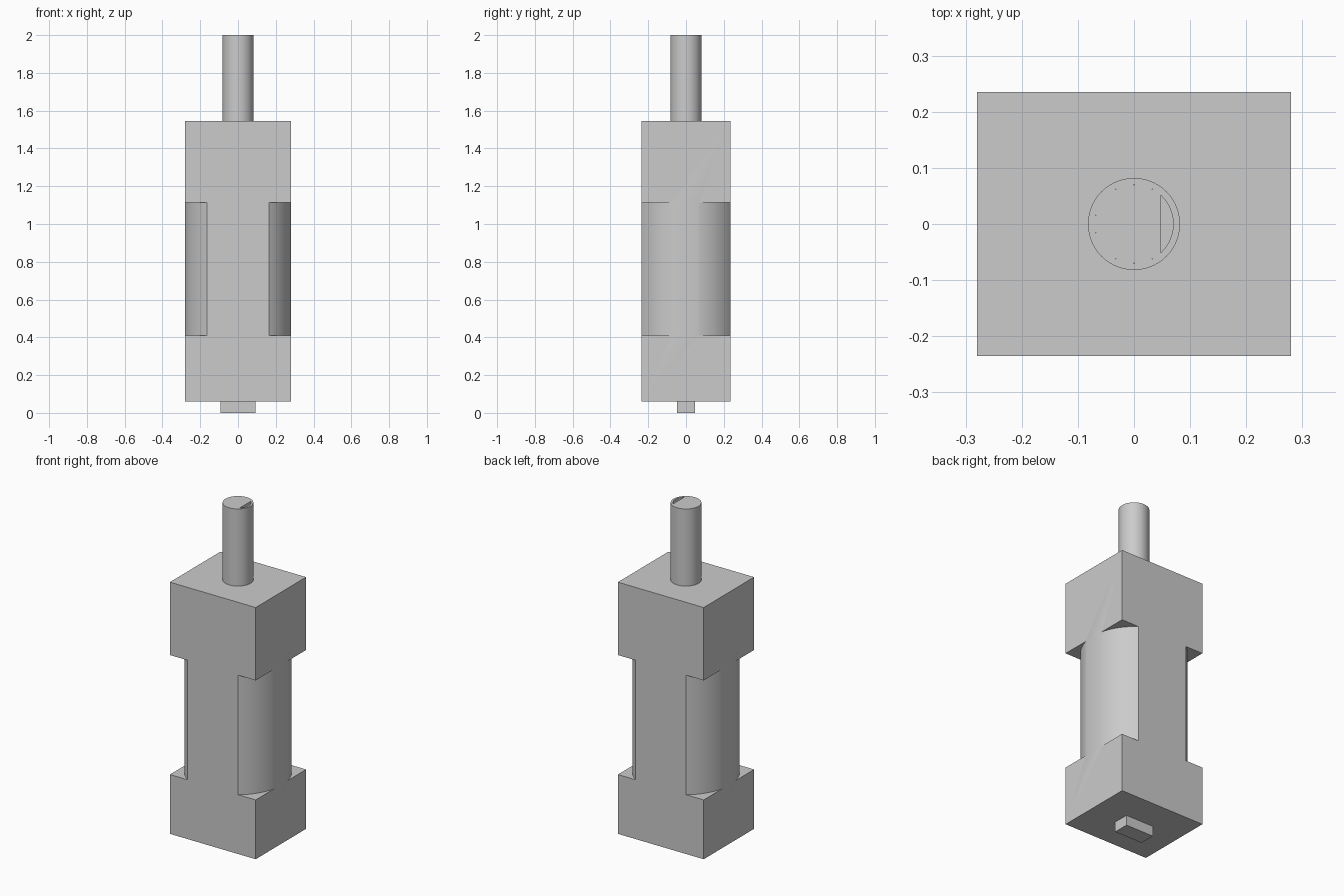
import bpy, bmesh, math

if "Cube" in bpy.data.objects:
    bpy.data.objects.remove(bpy.data.objects["Cube"])

R_CAN, R_TUBE, R_BORE, X_FLAT = 0.287, 0.082, 0.07, 0.047


def finish(name, bm):
    bmesh.ops.recalc_face_normals(bm, faces=bm.faces)
    mesh = bpy.data.meshes.new(name)
    bm.to_mesh(mesh)
    bm.free()
    ob = bpy.data.objects.new(name, mesh)
    bpy.context.collection.objects.link(ob)
    return ob


def smooth(ob):
    bpy.ops.object.select_all(action='DESELECT')
    ob.select_set(True)
    bpy.context.view_layer.objects.active = ob
    bpy.ops.object.shade_smooth_by_angle(angle=math.radians(20))


def box(name, hx, hy, z0, z1):
    return prism(name, [(-hx, -hy), (hx, -hy), (hx, hy), (-hx, hy)], z0, z1)


def prism(name, outline, z0, z1):
    bm = bmesh.new()
    face = bm.faces.new([bm.verts.new((x, y, z0)) for x, y in outline])
    top = bmesh.ops.extrude_face_region(bm, geom=[face])["geom"]
    for v in top:
        if isinstance(v, bmesh.types.BMVert):
            v.co.z = z1
    return finish(name, bm)


def ring(name, r_in, r_out, z0, z1, n=96):
    bm = bmesh.new()
    loops = [[bm.verts.new((r * math.cos(math.tau * i / n),
                            r * math.sin(math.tau * i / n), z)) for i in range(n)]
             for r, z in ((r_in, z0), (r_out, z0), (r_out, z1), (r_in, z1))]
    for k in range(4):
        a, b = loops[k], loops[(k + 1) % 4]
        for i in range(n):
            j = (i + 1) % n
            bm.faces.new((a[i], a[j], b[j], b[i]))
    return finish(name, bm)


# Motor body: block with its middle corners turned down to a cylinder
body = box("motor_body", 0.28, 0.235, 0.06, 1.545)
cutter = ring("corner_cutter", R_CAN, 0.6, 0.41, 1.115)
cutter.hide_render = True
mod = body.modifiers.new("round_corners", 'BOOLEAN')
mod.operation = 'DIFFERENCE'
mod.solver = 'EXACT'
mod.object = cutter
bpy.context.view_layer.objects.active = body
bpy.ops.object.modifier_apply(modifier=mod.name)
bpy.data.objects.remove(cutter)
smooth(body)

# Sleeve around the output shaft
smooth(ring("shaft_sleeve", R_BORE, R_TUBE, 1.545, 2.0, 64))

# D-shaped output shaft with its flat facing +x
a0 = math.acos(X_FLAT / R_BORE)
steps = 48
d_outline = [(R_BORE * math.cos(a), R_BORE * math.sin(a))
             for a in (a0 + (math.tau - 2 * a0) * i / steps for i in range(steps + 1))]
smooth(prism("d_shaft", d_outline, 1.545, 2.0))

# Terminal tab under the body
box("terminal_tab", 0.092, 0.047, 0.0, 0.06)
